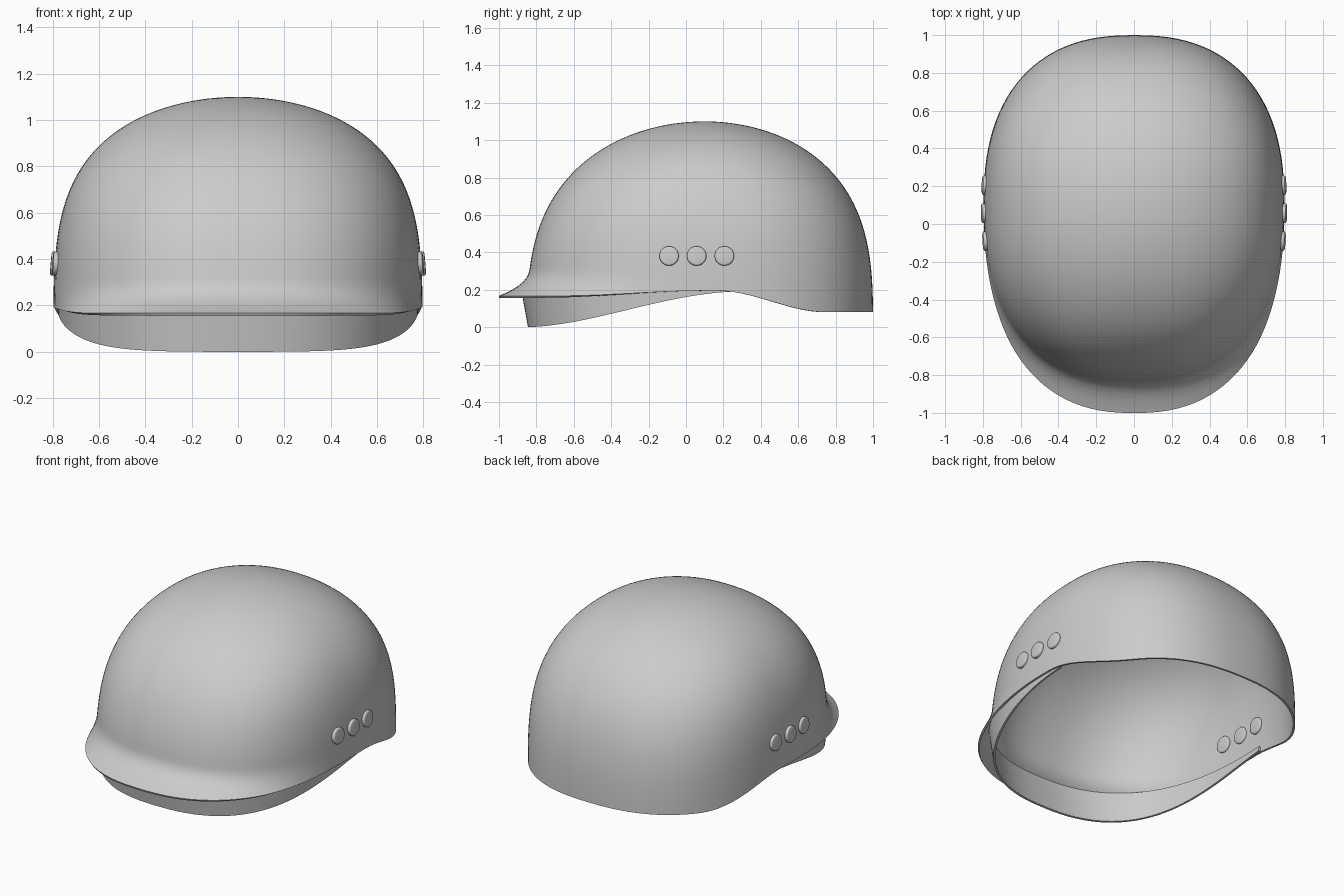
import bpy, bmesh, math

cube = bpy.data.objects.get("Cube")
if cube:
    bpy.data.objects.remove(cube, do_unlink=True)

grey = bpy.data.materials.new("helmet grey")
grey.use_nodes = True
grey.diffuse_color = (0.6, 0.6, 0.6, 1)
grey.node_tree.nodes["Principled BSDF"].inputs["Base Color"].default_value = (0.6, 0.6, 0.6, 1)

HEIGHT, MID_Y = 1.1, 0.1
SEGMENTS, ROWS = 112, 60


def smooth(u):
    u = max(0, min(1, u))
    return u * u * (3 - 2 * u)


def oval(angle, half_width, half_length, power):
    """Point on a rounded oval around the crown axis."""
    c, s = math.cos(angle), math.sin(angle)
    x = half_width * math.copysign(abs(c) ** (2 / power), c)
    y = half_length * math.copysign(abs(s) ** (2 / power), s)
    return x, MID_Y + y


def rim_height(y):
    """Lower edge: low at the back, raised at the ears, level brim."""
    if y < 0.2:
        return 0.167 + 0.028 * smooth((y + 0.7) / 0.8)
    return 0.195 - 0.115 * smooth((y - 0.17) / 0.58)


def dome_point(angle, t):
    front = math.sin(angle) < 0
    rim = rim_height(oval(angle, 0.8, 1.1 if front else 0.9, 2.4)[1])
    z = rim + (HEIGHT - rim) * math.sin(t * math.pi / 2)
    h = z / HEIGHT
    width = 0.797 * math.sqrt(max(0, 1 - h ** 3.9))
    length = (0.95 if front else 0.9) * math.sqrt(max(0, 1 - h ** (2.8 if front else 3)))
    if front:  # brim flare
        length += 0.153 * max(0, (0.32 - z) / 0.153) ** 2.5
    x, y = oval(angle, width, length, 2.4 - 0.4 * h ** 4)
    return x, y, z


def band_point(angle, t):
    bottom_y = oval(angle, 0.77, 0.945 if math.sin(angle) < 0 else 0.9, 2.4)[1]
    u = (bottom_y + 0.845) / 1.1
    bottom = 0.19 * (0.8 * smooth(u) + 0.2 * max(0, u))
    z = bottom + (0.22 - bottom) * t
    length = 0.945 + 0.18 * z if math.sin(angle) < 0 else 0.89
    return (*oval(angle, 0.765 + 0.07 * z, length, 2.4), z)


def finish(name, bm, wall=0):
    bmesh.ops.recalc_face_normals(bm, faces=bm.faces)
    mesh = bpy.data.meshes.new(name)
    bm.to_mesh(mesh)
    bm.free()
    mesh.materials.append(grey)
    obj = bpy.data.objects.new(name, mesh)
    bpy.context.collection.objects.link(obj)
    if wall:
        mod = obj.modifiers.new("wall", "SOLIDIFY")
        mod.thickness = wall
        mod.offset = -1
    bpy.ops.object.select_all(action="DESELECT")
    obj.select_set(True)
    bpy.context.view_layer.objects.active = obj
    if wall:
        bpy.ops.object.modifier_apply(modifier="wall")
    bpy.ops.object.shade_smooth_by_angle(angle=math.radians(35))
    return obj


def skin(bm, rows, closed):
    """Join rows of vertices with quads, facing outward."""
    for low, high in zip(rows, rows[1:]):
        count = len(low)
        for i in range(count if closed else count - 1):
            j = (i + 1) % count
            bm.faces.new((low[i], low[j], high[j], high[i]))


# Dome with its flared brim
bm = bmesh.new()
rows = [[bm.verts.new(dome_point(2 * math.pi * i / SEGMENTS, r / ROWS))
         for i in range(SEGMENTS)] for r in range(ROWS)]
skin(bm, rows, True)
crown = bm.verts.new((0, MID_Y, HEIGHT))
for i in range(SEGMENTS):
    bm.faces.new((rows[-1][i], rows[-1][(i + 1) % SEGMENTS], crown))
finish("helmet_shell", bm, 0.013)

# Front band hanging below the brim
bm = bmesh.new()
start, sweep = -math.pi - 0.11, math.pi + 0.22
rows = [[bm.verts.new(band_point(start + sweep * i / SEGMENTS, r / 8))
         for i in range(SEGMENTS + 1)] for r in range(9)]
skin(bm, rows, False)
# Outward side check, since the band is an open strip
band_obj = finish("front_band", bm)
mesh = band_obj.data
if sum(p.normal.dot((p.center.x, p.center.y, 0)) for p in mesh.polygons) < 0:
    mesh.flip_normals()
mod = band_obj.modifiers.new("wall", "SOLIDIFY")
mod.thickness, mod.offset = 0.013, -1
bpy.ops.object.modifier_apply(modifier="wall")
bpy.ops.object.shade_smooth_by_angle(angle=math.radians(35))

# Three round studs through each side
for side, label in ((1, "left"), (-1, "right")):
    for n, y in enumerate((-0.09, 0.057, 0.205)):
        bm = bmesh.new()
        bmesh.ops.create_cone(bm, cap_ends=True, segments=32, radius1=0.052,
                              radius2=0.052, depth=0.042)
        rims = [e for e in bm.edges if abs(e.verts[0].co.z - e.verts[1].co.z) < 0.001]
        bmesh.ops.bevel(bm, geom=rims, offset=0.009, segments=3, affect="EDGES", profile=0.5)
        stud = finish(f"{label}_stud_{n + 1}", bm)
        stud.location = (side * (0.787 - 0.3 * (y - 0.08) ** 2), y, 0.38)
        stud.rotation_euler = (0, math.pi / 2 - side * 0.08, side * (y - 0.1) * 0.3)
